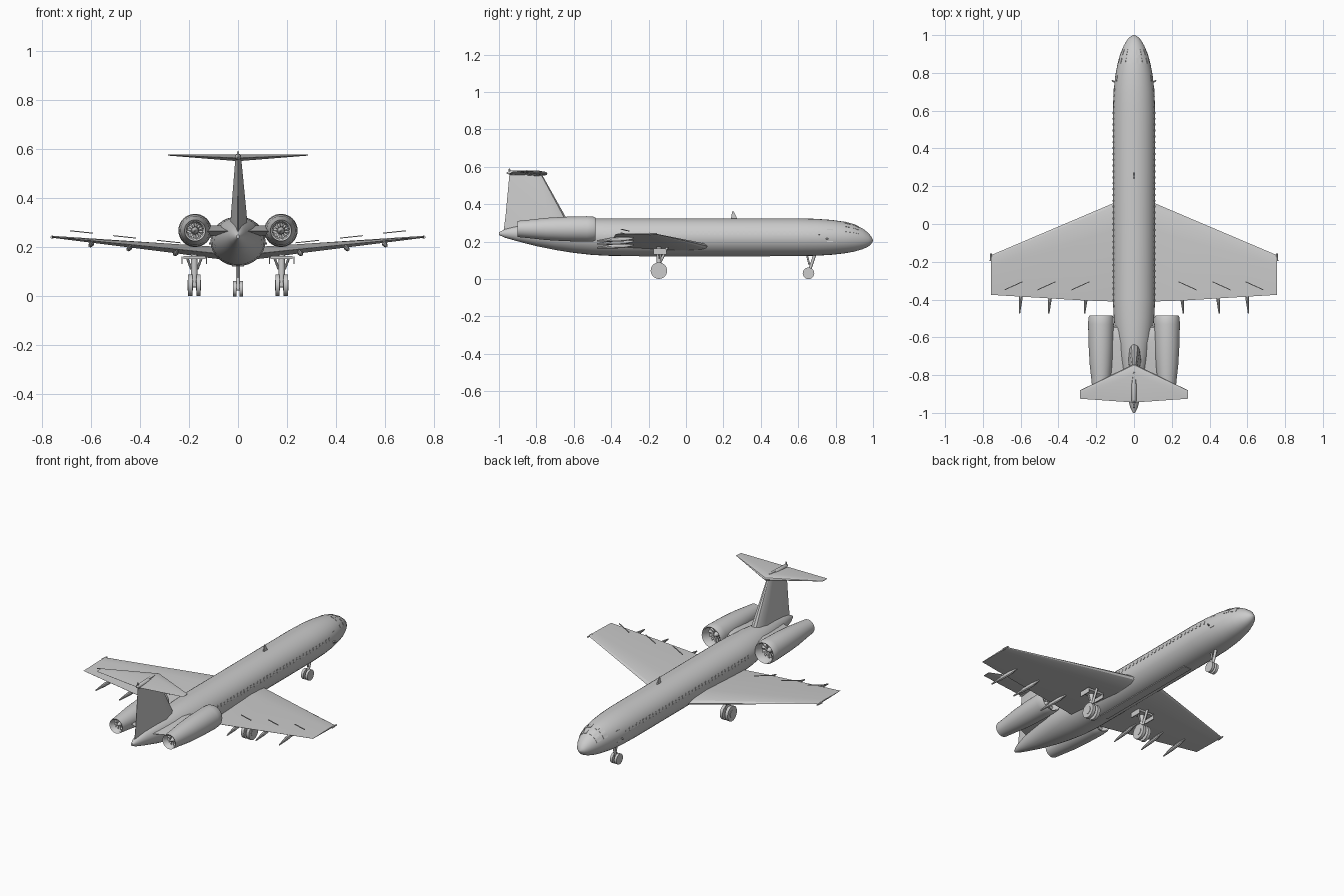
import bpy, bmesh, math
from mathutils import Vector

if "Cube" in bpy.data.objects:
    bpy.data.objects.remove(bpy.data.objects["Cube"])

grey = bpy.data.materials.new("plain grey")
grey.use_nodes = True
GREY = (0.6, 0.6, 0.6, 1)
grey.diffuse_color = GREY
grey.node_tree.nodes["Principled BSDF"].inputs["Base Color"].default_value = GREY


def finish(bm, name, angle=35):
    bmesh.ops.recalc_face_normals(bm, faces=bm.faces)
    mesh = bpy.data.meshes.new(name)
    bm.to_mesh(mesh)
    bm.free()
    ob = bpy.data.objects.new(name, mesh)
    bpy.context.collection.objects.link(ob)
    mesh.materials.append(grey)
    bpy.ops.object.select_all(action='DESELECT')
    ob.select_set(True)
    bpy.context.view_layer.objects.active = ob
    if angle:
        bpy.ops.object.shade_smooth_by_angle(angle=math.radians(angle))
    return ob


def loft(name, rings, angle=35, caps=True):
    """Skin a list of closed rings that have equal point counts."""
    bm = bmesh.new()
    rows = [[bm.verts.new(p) for p in ring] for ring in rings]
    n = len(rows[0])
    for a, b in zip(rows, rows[1:]):
        for i in range(n):
            bm.faces.new((a[i], a[(i + 1) % n], b[(i + 1) % n], b[i]))
    if caps:
        bm.faces.new(rows[0])
        bm.faces.new(rows[-1])
    return finish(bm, name, angle)


def ellipse(y, rx, top, bottom, x=0, n=32):
    c, rz = (top + bottom) / 2, (top - bottom) / 2
    return [(x + rx * math.cos(2 * math.pi * i / n), y,
             c + rz * math.sin(2 * math.pi * i / n)) for i in range(n)]


def rod(name, a, b, r1, r2=None, n=16):
    """Round bar between two points, for struts, wheels and probes."""
    a, b = Vector(a), Vector(b)
    turn = (b - a).to_track_quat('Z', 'Y')
    rings = [[p + turn @ Vector((r * math.cos(2 * math.pi * i / n),
                                 r * math.sin(2 * math.pi * i / n), 0)) for i in range(n)]
             for p, r in ((a, r1), (b, r1 if r2 is None else r2))]
    return loft(name, rings)


def box(name, centre, size):
    x, y, z = (s / 2 for s in size)
    c = Vector(centre)
    return loft(name, [[c + Vector((sx * x, sy * y, sz * z)) for sx, sz in
                        ((-1, -1), (1, -1), (1, 1), (-1, 1))] for sy in (-1, 1)], 0)


# Aerofoil: chord fraction from the leading edge, thickness fraction
FOIL = ((0, 0), (.03, .3), (.1, .45), (.28, .55), (1, .02),
        (1, -.02), (.28, -.45), (.08, -.35), (.02, -.2))


def aerofoil(x, lead, trail, z, thick):
    return [(x, lead + (trail - lead) * f, z + t * thick) for f, t in FOIL]


# Fuselage: y, half width, top, bottom
HULL = ((-1, .006, .25, .236), (-.97, .02, .266, .222), (-.9, .038, .285, .202),
        (-.8, .06, .302, .176), (-.7, .08, .314, .156), (-.6, .097, .321, .14),
        (-.5, .107, .324, .129), (-.4, .112, .325, .124), (0, .112, .325, .123),
        (.6, .112, .325, .123), (.7, .108, .322, .125), (.78, .1, .316, .13),
        (.85, .087, .306, .138), (.9, .073, .293, .147), (.945, .054, .27, .16),
        (.975, .036, .247, .174), (.99, .022, .228, .187), (1, .005, .21, .202))
loft("fuselage", [ellipse(*s) for s in HULL])
box("belly_panel", (0, .1, .1235), (.05, .7, .004))


def hull_point(y, angle, lift=0):
    """Point on the fuselage skin; angle is measured up from the side."""
    for a, b in zip(HULL, HULL[1:]):
        if a[0] <= y <= b[0]:
            f = (y - a[0]) / (b[0] - a[0])
            _, w, t, d = (p + (q - p) * f for p, q in zip(a, b))
            return Vector(((w + lift) * math.cos(angle), y,
                           (t + d) / 2 + ((t - d) / 2 + lift) * math.sin(angle)))


def skin_plate(name, s, y1, y2, a1, a2):
    """Thin plate following the fuselage skin."""
    rings = []
    for lift in (-.001, .002):
        pts = [hull_point(y, math.radians(a), lift)
               for y, a in ((y1, a1), (y2, a1), (y2, a2), (y1, a2))]
        rings.append([(s * p.x, p.y, p.z) for p in pts])
    loft(name, rings, 0)


# Fin with its leading edge fairing and the bullet on top
def fin_ring(z, lead, trail, half):
    return [(t * half / .5, lead + (trail - lead) * f, z) for f, t in FOIL]


loft("fin", [fin_ring(.26, -.61, -.975, .036), fin_ring(.335, -.645, -.965, .032),
             fin_ring(.55, -.765, -.945, .013), fin_ring(.58, -.785, -.94, .008)], 25)
loft("tail_bullet", [ellipse(y, r, .568 + r, .568 - r, n=12) for y, r in
                     ((-.96, .002), (-.94, .012), (-.85, .014), (-.77, .009), (-.75, .002))])
rod("tail_probe", (0, -.94, .565), (0, -.945, .59), .006, .004)

# Antenna on the roof
loft("roof_antenna", [[(-w, y1, z), (w, y1, z), (w, y2, z), (-w, y2, z)] for w, y1, y2, z in
                      ((.004, .24, .275, .32), (.002, .247, .255, .362))], 0)

# Nose gear
rod("nose_strut", (0, .655, .03), (0, .69, .135), .008)
rod("nose_brace", (0, .66, .075), (0, .645, .135), .005)
rod("nose_axle", (-.02, .655, .03), (.02, .655, .03), .006)

for s, side in ((1, "left"), (-1, "right")):
    # Wings and tailplane
    loft(side + "_wing", [aerofoil(s * x, *rest) for x, *rest in
                          ((0, .155, -.41, .168, .055), (.11, .11, -.41, .177, .048),
                           (.26, .046, -.405, .193, .037), (.757, -.165, -.375, .242, .008))], 20)
    rod(side + "_wingtip_light", (s * .757, -.195, .241), (s * .757, -.155, .241), .007, .004, 8)
    loft(side + "_tailplane", [aerofoil(s * x, *rest) for x, *rest in
                               ((0, -.74, -.945, .563, .028), (.285, -.88, -.925, .575, .004))], 20)

    # Flap track fairings and raised spoiler strips
    for x, z in ((.255, .178), (.445, .198), (.6, .214)):
        loft(side + "_flap_fairing", [ellipse(y, r, z + h + r * 1.3, z + h - r * 1.3, s * (x + dx), 8)
                                      for y, r, h, dx in ((-.28, .003, .004, -.008), (-.33, .009, 0, -.005),
                                                          (-.4, .009, -.003, 0), (-.475, .003, -.01, .006))])
    for x, z in ((.235, .216), (.415, .235), (.59, .255)):
        loft(side + "_spoiler_strip", [[(s * px, py + dy, pz) for px, py, pz in
                                        ((x, -.303, z), (x + .095, -.346, z + .01),
                                         (x + .095, -.346, z + .014), (x, -.303, z + .004))]
                                       for dy in (0, -.005)], 0)

    # Hollow engine nacelle: outer skin, then back through the inner duct
    shape = ((-.84, .03), (-.895, .036), (-.9, .043), (-.84, .049), (-.75, .059), (-.65, .065),
             (-.53, .068), (-.495, .066), (-.485, .061), (-.49, .055), (-.55, .052))
    loft(side + "_nacelle", [ellipse(y, r, .268 + r, .268 - r, s * .175) for y, r in shape], 50)
    for end, y, r in (("intake", -.535, .052), ("exhaust", -.86, .034)):
        for i in range(12):
            a = math.pi * i / 6
            u, v = (Vector((math.cos(q), 0, math.sin(q))) for q in (a, a + .3))
            c = Vector((s * .175, y, .268))
            d = Vector((0, .008, 0))
            loft(side + "_" + end + "_blade", [[c + u * .008 + k, c + u * r + k, c + v * r + k - d]
                                               for k in (Vector(), Vector((0, -.002, 0)))], 0)
        tip = .025 if end == "intake" else -.035
        rod(side + "_" + end + "_hub", (s * .175, y - tip * .2, .268),
            (s * .175, y + tip, .268), .016, .002)
    loft(side + "_pylon", [aerofoil(s * x, -.54, t, .265, .042) for x, t in ((.04, -.86), (.135, -.82))])

    # Main gear
    x = s * .178
    rod("main_strut", (x, -.145, .045), (x, -.145, .175), .013)
    rod("main_axle", (x - .027, -.145, .045), (x + .027, -.145, .045), .009)
    rod("main_brace", (x, -.14, .085), (x, -.1, .17), .007)
    box("main_mount", (x, -.14, .158), (.09, .06, .012))
    for d in (-1, 1):
        rod("main_side_brace", (x + d * .012, -.145, .11), (x + d * .03, -.145, .158), .005, n=8)
        box("gear_door", (x + d * .05, -.14, .147), (.005, .07, .03)).rotation_euler = (0, 0, 0)
        w = x + d * .017
        rod("main_wheel", (w - .009, -.145, .045), (w + .009, -.145, .045), .044, n=28)
        rod("main_hubcap", (w - .011, -.145, .045), (w + .011, -.145, .045), .022)
    rod("nose_wheel", (s * .006, .655, .031), (s * .021, .655, .031), .031, n=24)

    # Cabin windows, doors, cockpit panes and nose probes
    for i in range(38):
        y = -.44 + i * .031
        skin_plate(side + "_window", s, y, y + .01, 8, 18)
    skin_plate(side + "_door", s, .755, .785, -15, 28)
    for y, a in ((.85, 22), (.85, 44), (.85, 66)):
        skin_plate(side + "_cockpit_pane", s, y, y + .03, a, a + 15)
        skin_plate(side + "_upper_pane", s, y + .045, y + .075, a, a + 15)
    rod(side + "_nose_probe", (s * .1, .75, .215), (s * .117, .76, .215), .004, n=8)
